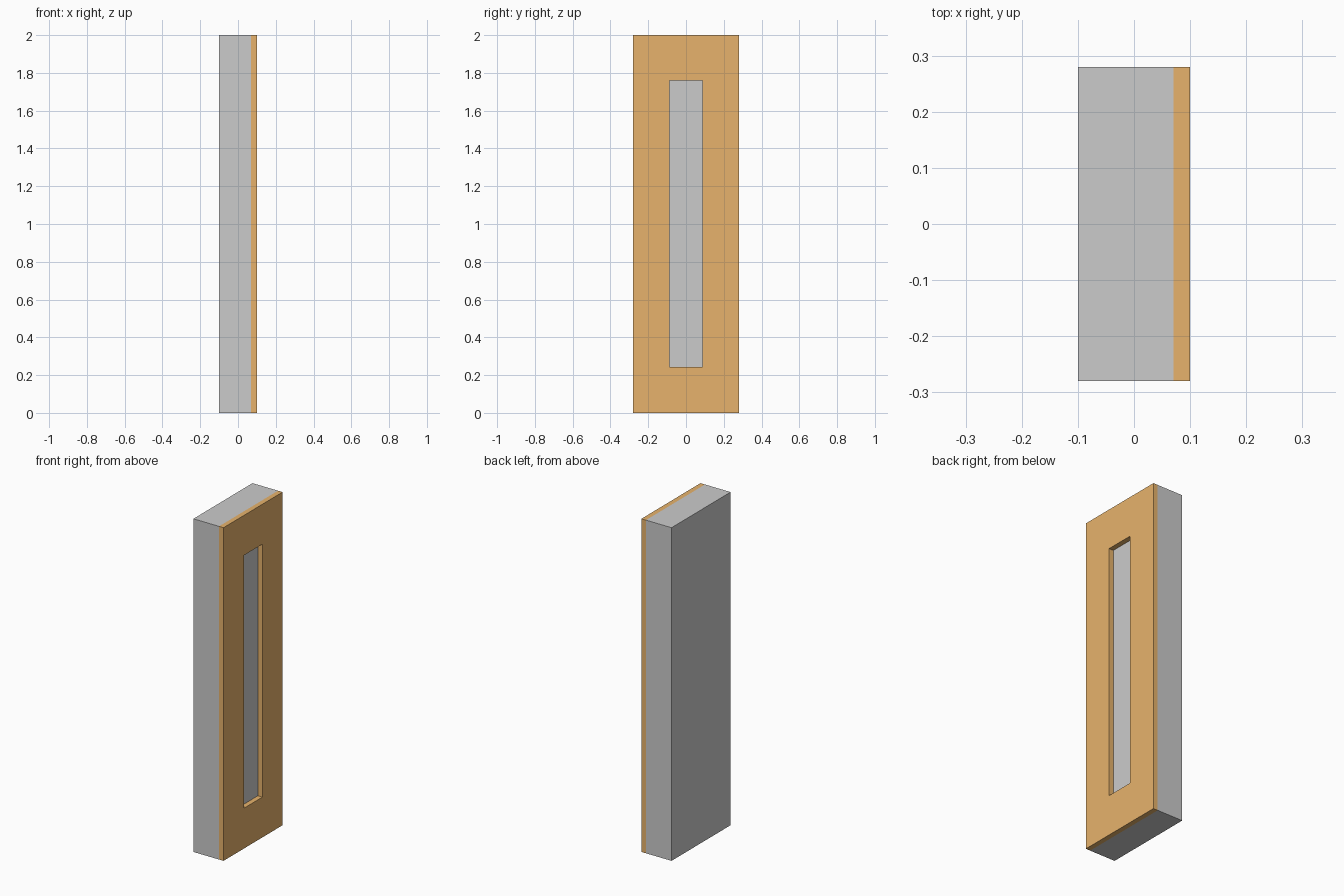
import bpy
import bmesh

if "Cube" in bpy.data.objects:
    bpy.data.objects.remove(bpy.data.objects["Cube"])

HALF_W, HEIGHT = 0.28, 2.0
BACK, SEAM, FRONT = -0.10, 0.07, 0.10
OPEN_W, OPEN_LOW, OPEN_HIGH = 0.088, 0.242, 1.76


def add_object(name, bm):
    bmesh.ops.recalc_face_normals(bm, faces=bm.faces)
    mesh = bpy.data.meshes.new(name)
    bm.to_mesh(mesh)
    bm.free()
    obj = bpy.data.objects.new(name, mesh)
    bpy.context.collection.objects.link(obj)
    return obj


def rect(bm, x, half_w, low, high):
    return [bm.verts.new((x, y, z)) for y, z in
            ((-half_w, low), (half_w, low), (half_w, high), (-half_w, high))]


def bridge(bm, a, b):
    for i in range(4):
        j = (i + 1) % 4
        bm.faces.new((a[i], a[j], b[j], b[i]))


# Solid grey body
bm = bmesh.new()
rear = rect(bm, BACK, HALF_W, 0, HEIGHT)
fore = rect(bm, SEAM, HALF_W, 0, HEIGHT)
bridge(bm, rear, fore)
bm.faces.new(rear)
bm.faces.new(fore)
add_object("body", bm)

# Coloured face frame: a closed ring of four rectangular loops
bm = bmesh.new()
loops = [rect(bm, SEAM, HALF_W, 0, HEIGHT),
         rect(bm, FRONT, HALF_W, 0, HEIGHT),
         rect(bm, FRONT, OPEN_W, OPEN_LOW, OPEN_HIGH),
         rect(bm, SEAM, OPEN_W, OPEN_LOW, OPEN_HIGH)]
for k in range(4):
    bridge(bm, loops[k], loops[(k + 1) % 4])
frame = add_object("face_frame", bm)

mat = bpy.data.materials.new("orange_wood")
mat.diffuse_color = (0.8, 0.45, 0.15, 1)
mat.use_nodes = True
mat.node_tree.nodes["Principled BSDF"].inputs["Base Color"].default_value = mat.diffuse_color
frame.data.materials.append(mat)
